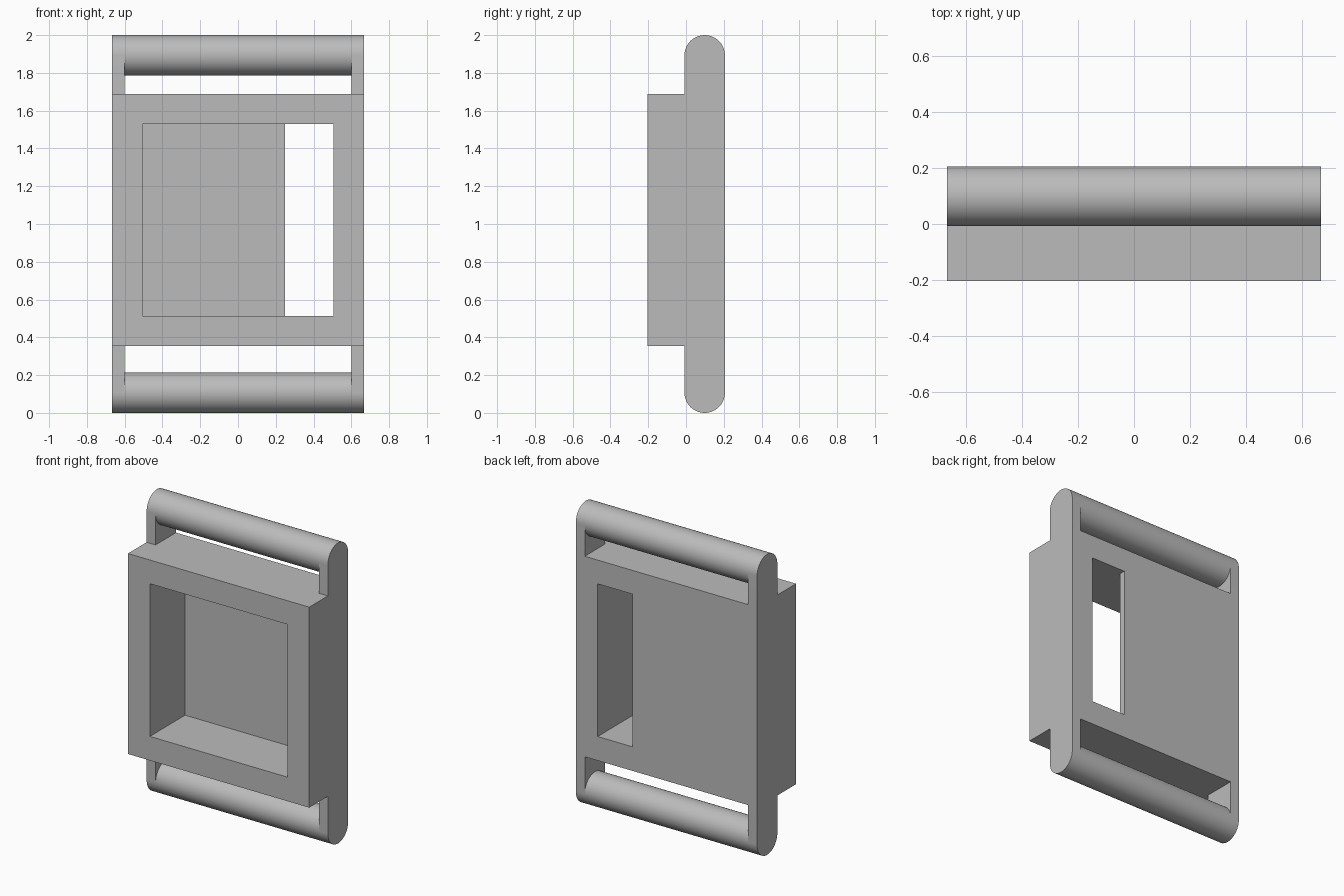
import bpy, bmesh, math
from mathutils import Matrix

cube = bpy.data.objects.get("Cube")
if cube:
    bpy.data.objects.remove(cube, do_unlink=True)

grey = bpy.data.materials.new("matt grey")
grey.use_nodes = True
GREY = (0.5, 0.5, 0.5, 1)
grey.diffuse_color = GREY
grey.node_tree.nodes["Principled BSDF"].inputs["Base Color"].default_value = GREY

HALF_W, LUG_IN = 0.667, 0.601          # outer half width, inner face of the lugs
BACK, FRONT = 0.206, -0.204
R = 0.107                              # bar radius
BAR_Y = BACK - R
BOTTOM, TOP = 0.354, 1.688             # housing height range


def finish(name, bm, smooth=False):
    bmesh.ops.recalc_face_normals(bm, faces=bm.faces)
    mesh = bpy.data.meshes.new(name)
    bm.to_mesh(mesh)
    bm.free()
    mesh.materials.append(grey)
    ob = bpy.data.objects.new(name, mesh)
    bpy.context.collection.objects.link(ob)
    if smooth:
        bpy.ops.object.select_all(action='DESELECT')
        ob.select_set(True)
        bpy.context.view_layer.objects.active = ob
        bpy.ops.object.shade_smooth_by_angle(angle=math.radians(30))
    return ob


def box(name, lo, hi):
    bm = bmesh.new()
    bmesh.ops.create_cube(bm, size=1)
    for v in bm.verts:
        v.co = [(a + b) / 2 + c * (b - a) for a, b, c in zip(lo, hi, v.co)]
    return finish(name, bm)


def prism_x(name, profile, x0, x1):
    """Extrude a (y, z) outline along x."""
    bm = bmesh.new()
    face = bm.faces.new([bm.verts.new((x0, y, z)) for y, z in profile])
    ext = bmesh.ops.extrude_face_region(bm, geom=[face])["geom"]
    moved = [g for g in ext if isinstance(g, bmesh.types.BMVert)]
    bmesh.ops.translate(bm, verts=moved, vec=(x1 - x0, 0, 0))
    return finish(name, bm, smooth=True)


def arc(z, start, sweep, steps):
    return [(BAR_Y + R * math.cos(start + sweep * i / steps),
             z + R * math.sin(start + sweep * i / steps)) for i in range(steps + 1)]


# Housing: block with a deep front pocket and a slot through its back wall
housing = box("housing", (-HALF_W, FRONT, BOTTOM), (HALF_W, BACK, TOP))
POCKET = 0.506
z0, z1 = 0.514, 1.53
cutters = [box("pocket_cutter", (-POCKET, FRONT - 0.1, z0), (POCKET, BACK - 0.04, z1)),
           box("slot_cutter", (0.25, 0, z0), (POCKET, BACK + 0.1, z1))]
for cutter in cutters:
    mod = housing.modifiers.new("cut", 'BOOLEAN')
    mod.operation, mod.solver, mod.object = 'DIFFERENCE', 'EXACT', cutter
    bpy.context.view_layer.objects.active = housing
    bpy.ops.object.modifier_apply(modifier=mod.name)
    bpy.data.objects.remove(cutter, do_unlink=True)

# Strap bars at both ends, each carried by two rounded lugs
for end, z, edge, start in (("upper", 2 - R, TOP, 0), ("lower", R, BOTTOM, math.pi)):
    prism_x(end + "_strap_bar", arc(z, 0, math.tau, 64)[:-1], -LUG_IN, LUG_IN)
    sides = [BACK, BAR_Y - R] if start else [BAR_Y - R, BACK]
    outline = arc(z, start, math.pi, 32) + [(y, edge) for y in sides]
    for side, s in (("left", 1), ("right", -1)):
        prism_x(f"{end}_{side}_lug", outline, s * LUG_IN, s * HALF_W)
